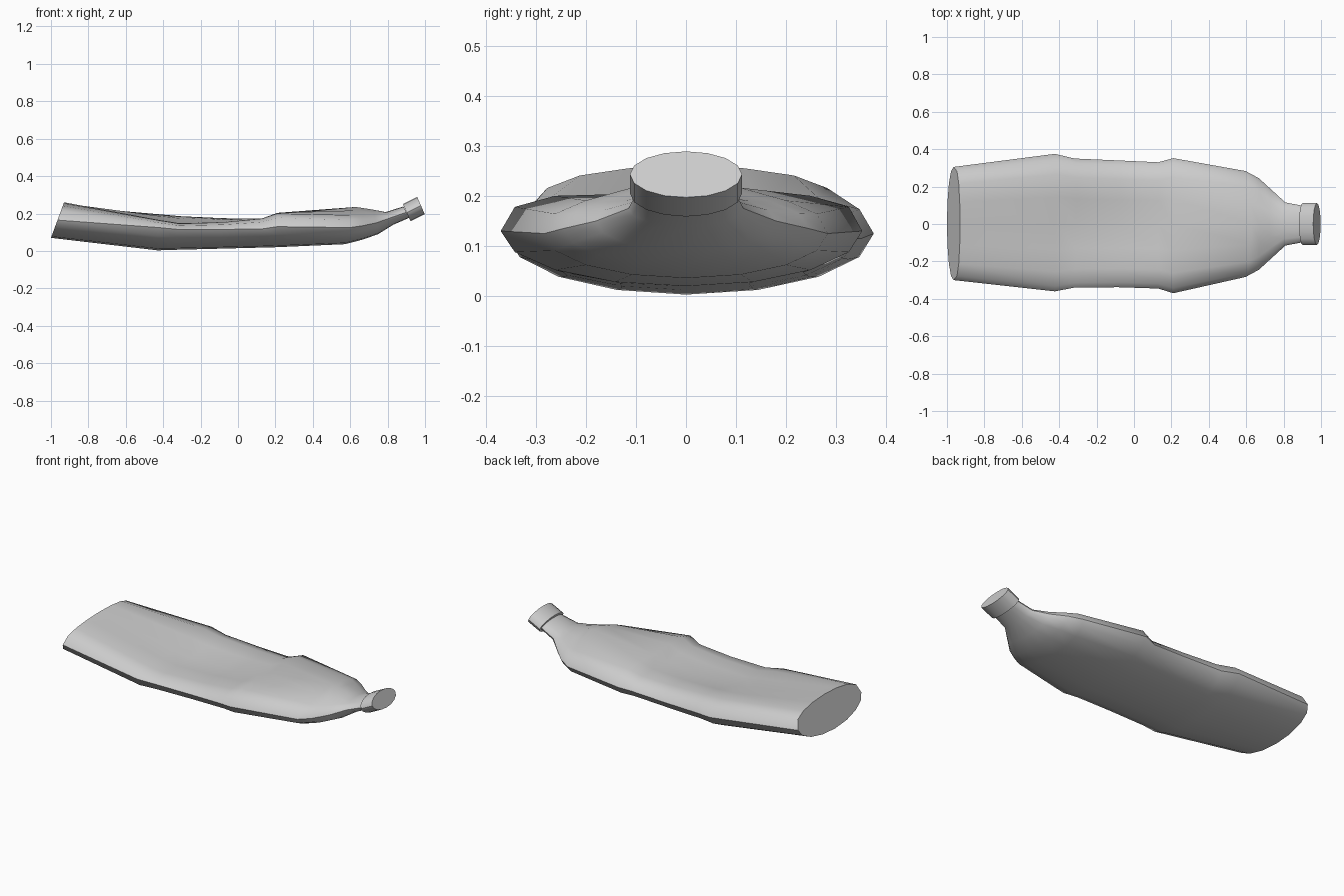
import bpy, bmesh
from math import sin, cos, pi

if "Cube" in bpy.data.objects:
    bpy.data.objects.remove(bpy.data.objects["Cube"])

N = 16

# Each ring: bottom x,z | top x | half widths -y,+y | side z | top z at -y, centre, +y | fullness
RINGS = [
    (-1.00, .070, -.93, .300, .305, .165, .260, .260, .260, .65),
    (-.43, .003, -.42, .360, .375, .125, .175, .160, .220, .70),
    (-.34, .006, -.31, .340, .350, .115, .155, .145, .210, .70),
    (-.10, .012, -.08, .338, .340, .115, .165, .148, .195, .70),
    (.13, .018, .13, .345, .330, .118, .190, .165, .190, .70),
    (.21, .020, .21, .370, .352, .130, .220, .195, .220, .65),
    (.57, .036, .63, .283, .283, .125, .210, .235, .210, .80),
    (.665, .060, .67, .245, .245, .135, .205, .229, .205, .90),
    (.75, .090, .725, .180, .180, .150, .205, .220, .205, 1),
    (.83, .140, .79, .115, .115, .175, .208, .208, .208, 1),
    (.915, .177, .885, .098, .098, .207, .238, .238, .238, 1),
]


def ring_points(xb, zb, xt, wr, wl, zs, tr, tc, tl, p):
    """One squashed cross-section, with a different crest height on each side."""
    pts = []
    for i in range(N):
        a = 2 * pi * i / N
        u, v = sin(a), -cos(a)
        y = u * (wl if u > 0 else wr)
        if v <= 0:
            z = zs + (zs - zb) * v
        else:
            crest = tc + ((tl if u > 0 else tr) - tc) * min(1, abs(u) * 1.3)
            z = zs + (crest - zs) * abs(v) ** p
        t = (z - zb) / (max(tc, tr) - zb)
        pts.append((xb + (xt - xb) * t, y, z))
    return pts


def loft(name, rings):
    """Skin a list of rings and close both ends."""
    bm = bmesh.new()
    loops = [[bm.verts.new(p) for p in r] for r in rings]
    for a, b in zip(loops, loops[1:]):
        for i in range(N):
            j = (i + 1) % N
            bm.faces.new((a[i], a[j], b[j], b[i]))
    bm.faces.new(loops[0])
    bm.faces.new(loops[-1])
    bmesh.ops.recalc_face_normals(bm, faces=bm.faces)
    me = bpy.data.meshes.new(name)
    bm.to_mesh(me)
    bm.free()
    ob = bpy.data.objects.new(name, me)
    bpy.context.collection.objects.link(ob)
    bpy.ops.object.select_all(action='DESELECT')
    bpy.context.view_layer.objects.active = ob
    ob.select_set(True)
    bpy.ops.object.shade_smooth_by_angle(angle=pi / 4)
    return ob


def ellipse(cx, cz, w, dx, dz):
    """Tilted flattened disc outline; (dx, dz) runs from centre to top."""
    return [(cx - dx * cos(2 * pi * i / N), w * sin(2 * pi * i / N),
             cz - dz * cos(2 * pi * i / N)) for i in range(N)]


# Crushed bottle body with dented top, shoulder and neck
loft("crushed_bottle_body", [ring_points(*r) for r in RINGS])

# Tilted, flattened screw cap
loft("bottle_cap", [ellipse(.902, .205, .112, -.020, .046),
                    ellipse(.978, .243, .112, -.020, .046)])
